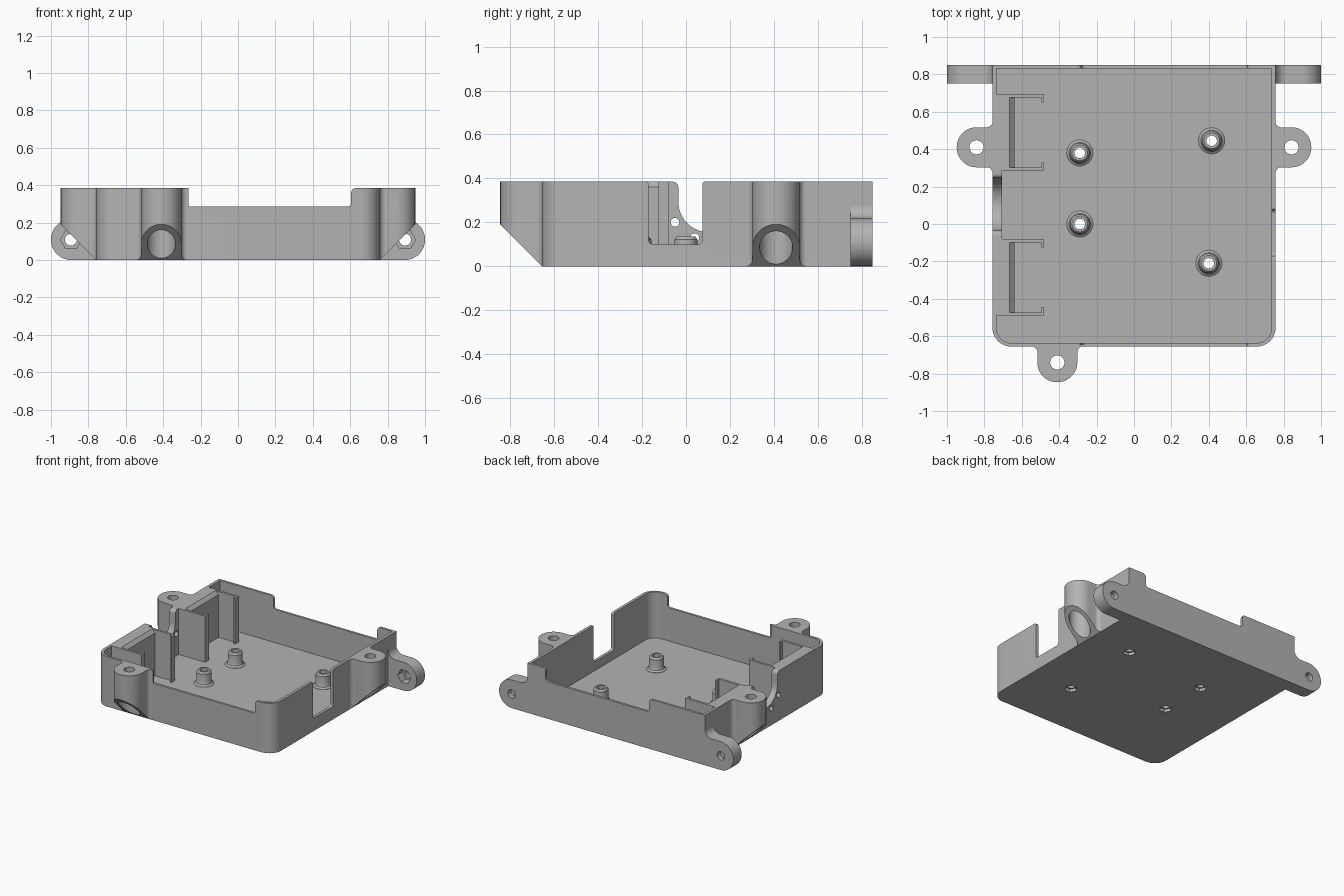
import bpy, bmesh
from math import atan2, cos, sin, tan, pi, radians
from mathutils import Vector, Matrix

if "Cube" in bpy.data.objects:
    bpy.data.objects.remove(bpy.data.objects["Cube"])

COLOR = (0.45, 0.45, 0.45, 1)
grey = bpy.data.materials.new("grey plastic")
grey.use_nodes = True
grey.diffuse_color = COLOR
grey.node_tree.nodes["Principled BSDF"].inputs["Base Color"].default_value = COLOR

TOP, FLOOR = 0.385, 0.03


def rounded(*corners, steps=10):
    """Polygon outline; a corner's third value is its fillet radius."""
    out = []
    for i, c in enumerate(corners):
        p = Vector(c[:2])
        if len(c) < 3:
            out.append(tuple(p))
            continue
        a = (Vector(corners[i - 1][:2]) - p).normalized()
        b = (Vector(corners[(i + 1) % len(corners)][:2]) - p).normalized()
        half, r = a.angle(b) / 2, c[2]
        mid = p + (a + b).normalized() * r / sin(half)
        s = p + a * r / tan(half) - mid
        e = p + b * r / tan(half) - mid
        start = atan2(s.y, s.x)
        turn = (atan2(e.y, e.x) - start + pi) % (2 * pi) - pi
        for k in range(steps + 1):
            t = start + turn * k / steps
            out.append((mid.x + r * cos(t), mid.y + r * sin(t)))
    return out


def circle(u, v, r, n=40):
    return [(u + r * cos(2 * pi * k / n), v + r * sin(2 * pi * k / n)) for k in range(n)]


def box(u0, u1, v0, v1):
    return [(u0, v0), (u1, v0), (u1, v1), (u0, v1)]


def finish(name, bm):
    bmesh.ops.recalc_face_normals(bm, faces=bm.faces)
    mesh = bpy.data.meshes.new(name)
    bm.to_mesh(mesh)
    bm.free()
    mesh.materials.append(grey)
    obj = bpy.data.objects.new(name, mesh)
    bpy.context.collection.objects.link(obj)
    return obj


def prism(name, outline, axis, low, high):
    place = {"x": lambda u, v, w: (w, u, v),
             "y": lambda u, v, w: (u, w, v),
             "z": lambda u, v, w: (u, v, w)}[axis]
    bm = bmesh.new()
    rings = [[bm.verts.new(place(u, v, w)) for u, v in outline] for w in (low, high)]
    for ring in rings:
        bm.faces.new(ring)
    n = len(outline)
    for i in range(n):
        j = (i + 1) % n
        bm.faces.new((rings[0][i], rings[0][j], rings[1][j], rings[1][i]))
    return finish(name, bm)


def cut(obj, outline, axis, low, high):
    cutter = prism("cutter", outline, axis, low, high)
    cutter.hide_render = True
    mod = obj.modifiers.new("cut", "BOOLEAN")
    mod.operation, mod.solver, mod.object = "DIFFERENCE", "EXACT", cutter
    graph = bpy.context.evaluated_depsgraph_get()
    mesh = bpy.data.meshes.new_from_object(obj.evaluated_get(graph))
    obj.modifiers.clear()
    obj.data = mesh
    bpy.data.objects.remove(cutter)


def notch(a, b, bottom, r, lip=0.025):
    """Open-topped cutout with rounded bottom and rounded upper lips."""
    return rounded((a - lip - 0.01, 0.5), (a - lip - 0.01, TOP), (a, TOP, lip), (a, bottom, r),
                   (b, bottom, r), (b, TOP, lip), (b + lip + 0.01, TOP), (b + lip + 0.01, 0.5))


parts = []

# Open tray: rounded front corners, square back corners
shell = prism("case_shell", rounded((-0.757, -0.655, 0.1), (0.757, -0.655, 0.1),
                                    (0.757, 0.85), (-0.757, 0.85)), "z", 0, TOP)
cut(shell, rounded((-0.735, -0.637, 0.08), (0.735, -0.637, 0.08),
                   (0.735, 0.832), (-0.735, 0.832)), "z", FLOOR, 0.6)
cut(shell, notch(-0.28, 0.605, 0.285, 0.02), "y", -1, 1)
cut(shell, notch(-0.17, 0.075, 0.1, 0.02, 0.012), "x", 0.6, 1)
parts.append(shell)

# Thickened wall panel for the round socket
panel = prism("socket_panel", box(-0.081, 0.286, 0.02, TOP), "x", -0.74, -0.707)
socket = notch(-0.035, 0.245, 0.155, 0.139)
screw_holes = [(-0.05, 0.2), (0.04, 0.13), (0.17, 0.13), (0.26, 0.2)]
for obj in (shell, panel):
    cut(obj, socket, "x", -0.9, -0.6)
    for y, z in screw_holes:
        cut(obj, circle(y, z, 0.02, 20), "x", -0.9, -0.6)
parts.append(panel)

# Board holders: chamfered backing block between two hooked rails
for label, y0, y1 in (("front", -0.49, -0.08), ("back", 0.285, 0.695)):
    parts.append(prism(label + "_holder_block",
                       [(-0.74, 0.02), (-0.64, 0.02), (-0.64, 0.36), (-0.665, TOP), (-0.74, TOP)],
                       "y", y0 + 0.01, y1 - 0.01))
    for end, y, s in (("near", y0, 1), ("far", y1, -1)):
        rail = [(-0.74, y), (-0.48, y), (-0.48, y + s * 0.045), (-0.494, y + s * 0.045),
                (-0.494, y + s * 0.018), (-0.74, y + s * 0.018)]
        parts.append(prism(label + "_" + end + "_rail", rail, "z", 0.02, TOP))

# Standoffs with hexagonal nut pockets under the floor
post = [(0.028, 0.022), (0.07, 0.022), (0.07, 0.032), (0.057, 0.042), (0.052, 0.058),
        (0.052, 0.122), (0.042, 0.135), (0.028, 0.135)]
for i, (x, y) in enumerate([(-0.29, 0.38), (-0.29, 0), (0.415, 0.445), (0.4, -0.21)]):
    cut(shell, circle(x, y, 0.045, 6), "z", -0.1, 0.1)
    bm = bmesh.new()
    verts = [bm.verts.new((r, 0, z)) for r, z in post]
    edges = [bm.edges.new((verts[k - 1], verts[k])) for k in range(len(verts))]
    bmesh.ops.spin(bm, geom=verts + edges, cent=(0, 0, 0), axis=(0, 0, 1),
                   angle=2 * pi, steps=32)
    bmesh.ops.remove_doubles(bm, verts=bm.verts, dist=0.0005)
    standoff = finish("standoff_%d" % (i + 1), bm)
    standoff.location = (x, y, 0)
    parts.append(standoff)

# Screw lugs: flared tab, sloped underside, counterbored hole
for label, x, y, turn in (("front", -0.41, -0.655, 0), ("left", 0.757, 0.41, 90),
                          ("right", -0.757, 0.41, -90)):
    lug = prism(label + "_lug", rounded((-0.145, 0.01), (-0.145, 0), (-0.107, 0, 0.03),
                                        (-0.107, -0.191, 0.106), (0.107, -0.191, 0.106),
                                        (0.107, 0, 0.03), (0.145, 0), (0.145, 0.01)),
                "z", 0, TOP)
    cut(lug, [(0, 0), (-0.3, 0.3), (-0.3, -0.1), (0, -0.1)], "x", -0.3, 0.3)
    cut(lug, circle(0, -0.085, 0.075), "z", -0.1, 0.28)
    cut(lug, circle(0, -0.085, 0.038), "z", 0.2, 0.5)
    lug.data.transform(Matrix.Translation((x, y, 0)) @ Matrix.Rotation(radians(turn), 4, "Z"))
    parts.append(lug)

# Mounting ears at the back, with through hole and hexagonal pocket
for label, s in (("left", 1), ("right", -1)):
    ear = prism(label + "_ear", rounded((s * 0.74, 0), (s, 0, 0.108), (s, 0.218, 0.108),
                                        (s * 0.757, 0.218, 0.06), (s * 0.757, 0.29),
                                        (s * 0.74, 0.29)), "y", 0.75, 0.85)
    cut(ear, circle(s * 0.893, 0.109, 0.032), "y", 0.6, 1)
    cut(ear, circle(s * 0.893, 0.109, 0.056, 6), "y", 0.6, 0.81)
    parts.append(ear)

# Smooth the curves, keep the edges crisp
for obj in parts:
    bpy.ops.object.select_all(action="DESELECT")
    obj.select_set(True)
    bpy.context.view_layer.objects.active = obj
    bpy.ops.object.shade_smooth_by_angle(angle=radians(30))
